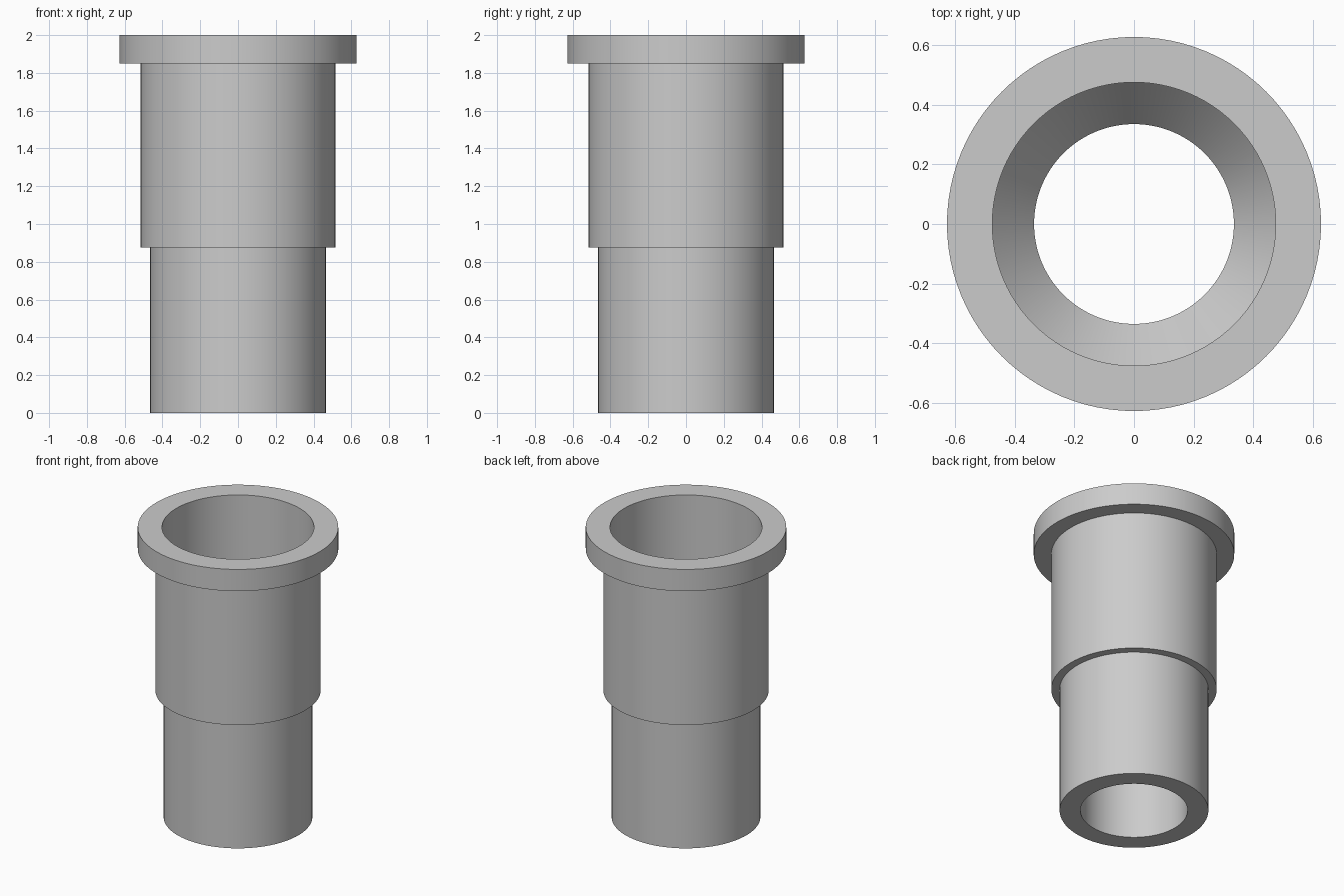
import bpy, bmesh, math

cube = bpy.data.objects.get("Cube")
if cube:
    bpy.data.objects.remove(cube, do_unlink=True)

# Plain grey material
grey = bpy.data.materials.new("plain_grey")
grey.use_nodes = True
colour = (0.6, 0.6, 0.6, 1)
grey.diffuse_color = colour
grey.node_tree.nodes["Principled BSDF"].inputs["Base Color"].default_value = colour

# Closed wall section (radius, height): stepped outside, then bore with a tapered seat
section = [
    (0.335, 0), (0.465, 0), (0.465, 0.875),    # lower barrel
    (0.517, 0.875), (0.517, 1.85),             # upper barrel
    (0.627, 1.85), (0.627, 2), (0.475, 2),     # flange
    (0.475, 1.04), (0.335, 0.875),             # tapered seat in the bore
]


def lathe(name, profile, steps):
    """Spin a closed profile around the z axis."""
    bm = bmesh.new()
    rings = []
    for i in range(steps):
        a = math.tau * i / steps
        rings.append([bm.verts.new((r * math.cos(a), r * math.sin(a), z))
                      for r, z in profile])
    n = len(profile)
    for i in range(steps):
        here, after = rings[i], rings[(i + 1) % steps]
        for j in range(n):
            k = (j + 1) % n
            bm.faces.new((here[j], after[j], after[k], here[k]))
    bmesh.ops.recalc_face_normals(bm, faces=bm.faces)
    mesh = bpy.data.meshes.new(name)
    bm.to_mesh(mesh)
    bm.free()
    obj = bpy.data.objects.new(name, mesh)
    bpy.context.collection.objects.link(obj)
    mesh.materials.append(grey)
    return obj


sleeve = lathe("flanged_stepped_sleeve", section, 96)
bpy.ops.object.select_all(action='DESELECT')
sleeve.select_set(True)
bpy.context.view_layer.objects.active = sleeve
bpy.ops.object.shade_smooth_by_angle(angle=math.radians(30))
